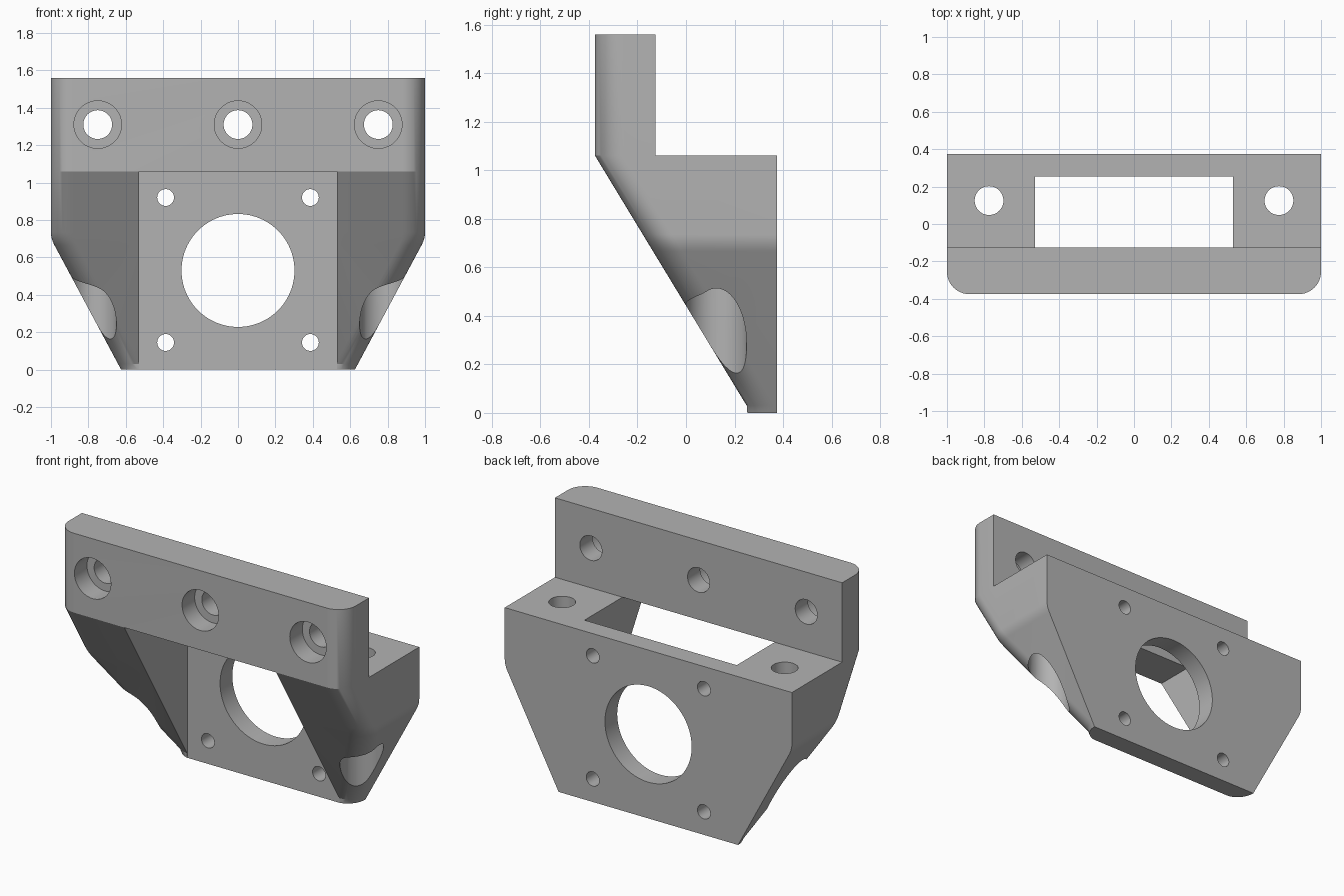
import bpy, bmesh, math
from mathutils import Matrix, Vector

if "Cube" in bpy.data.objects:
    bpy.data.objects.remove(bpy.data.objects["Cube"])

grey = bpy.data.materials.new("plain grey")
grey.diffuse_color = (0.45, 0.45, 0.45, 1)
grey.use_nodes = True
grey.node_tree.nodes["Principled BSDF"].inputs["Base Color"].default_value = grey.diffuse_color


def make_object(name, bm):
    bmesh.ops.recalc_face_normals(bm, faces=bm.faces[:])
    mesh = bpy.data.meshes.new(name)
    bm.to_mesh(mesh)
    bm.free()
    mesh.materials.append(grey)
    ob = bpy.data.objects.new(name, mesh)
    bpy.context.collection.objects.link(ob)
    return ob


# Outer body: horizontal sections with rounded front corners, lofted upward
def section(w, front, r=0.12, n=12):
    pts = [(w, 0.375)]
    for i in range(n + 1):
        a = i / n * math.pi / 2
        pts.append((w - r + r * math.cos(a), front + r - r * math.sin(a)))
    return pts + [(-x, y) for x, y in reversed(pts)]


def half_width(z):
    # sloped flank, softly blended into the upright side near z = 0.7
    k = 0.375 / 0.7
    lo, hi = 0.665, 0.735
    if z >= hi:
        return 1.0
    if z <= lo:
        return 0.625 + k * z
    t = (z - lo) / (hi - lo)
    return 0.625 + k * lo + k * (hi - lo) * (t - t * t / 2)


def front_y(z):
    return min(0.25, max(-0.375, 0.25 - (z - 0.03) * 0.625 / 1.03))


levels = [0, 0.03] + [0.665 + 0.01 * i for i in range(8)] + [1.06, 1.56]
bm = bmesh.new()
rings = [[bm.verts.new((x, y, z)) for x, y in section(half_width(z), front_y(z))]
         for z in levels]
for a, b in zip(rings, rings[1:]):
    for i in range(len(a)):
        j = (i + 1) % len(a)
        bm.faces.new((a[i], a[j], b[j], b[i]))
bm.faces.new(rings[0])
bm.faces.new(rings[-1])
bracket = make_object("motor_bracket", bm)


# Cutting helpers
def cut(bm, name):
    tool = make_object(name, bm)
    mod = bracket.modifiers.new(name, 'BOOLEAN')
    mod.operation = 'DIFFERENCE'
    mod.solver = 'EXACT'
    mod.object = tool
    bpy.context.view_layer.objects.active = bracket
    bpy.ops.object.modifier_apply(modifier=name)
    bpy.data.objects.remove(tool)


def cut_box(name, lo, hi):
    lo, hi = Vector(lo), Vector(hi)
    bm = bmesh.new()
    bmesh.ops.create_cube(bm, size=1, matrix=Matrix.Translation((lo + hi) / 2)
                          @ Matrix.Diagonal((*(hi - lo), 1)))
    cut(bm, name)


def cut_round(name, axis, r, centres, lo, hi, seg=48):
    # axis 'Y': centres are (x, z); axis 'Z': centres are (x, y)
    bm = bmesh.new()
    mid = (lo + hi) / 2
    for u, v in centres:
        if axis == 'Y':
            m = Matrix.Translation((u, mid, v)) @ Matrix.Rotation(math.pi / 2, 4, 'X')
        else:
            m = Matrix.Translation((u, v, mid))
        bmesh.ops.create_cone(bm, cap_ends=True, segments=seg, radius1=r,
                              radius2=r, depth=hi - lo, matrix=m)
    cut(bm, name)


# Step behind the upright flange, then the central pocket
cut_box("step", (-2, -0.125, 1.06), (2, 1, 2))
cut_box("pocket", (-0.53, -1, -1), (0.53, 0.253, 1.06))

# Flange screw holes with front counterbores
flange = [(x, 1.31) for x in (-0.75, 0, 0.75)]
cut_round("flange_counterbores", 'Y', 0.127, flange, -0.6, -0.25)
cut_round("flange_holes", 'Y', 0.077, flange, -0.6, 0)

# Back plate: large opening and four small screw holes
cut_round("motor_opening", 'Y', 0.302, [(0, 0.53)], 0.1, 0.6, 96)
cut_round("plate_holes", 'Y', 0.045,
          [(x, z) for x in (-0.387, 0.387) for z in (0.145, 0.92)], 0.1, 0.6, 32)

# Vertical screw holes with counterbores opening through the sloped flanks
sides = [(-0.775, 0.125), (0.775, 0.125)]
cut_round("side_counterbores", 'Z', 0.125, sides, -0.5, 0.81, 64)
cut_round("side_holes", 'Z', 0.077, sides, -0.5, 1.5)

bpy.ops.object.select_all(action='DESELECT')
bracket.select_set(True)
bpy.context.view_layer.objects.active = bracket
bpy.ops.object.shade_smooth_by_angle(angle=math.radians(25))
